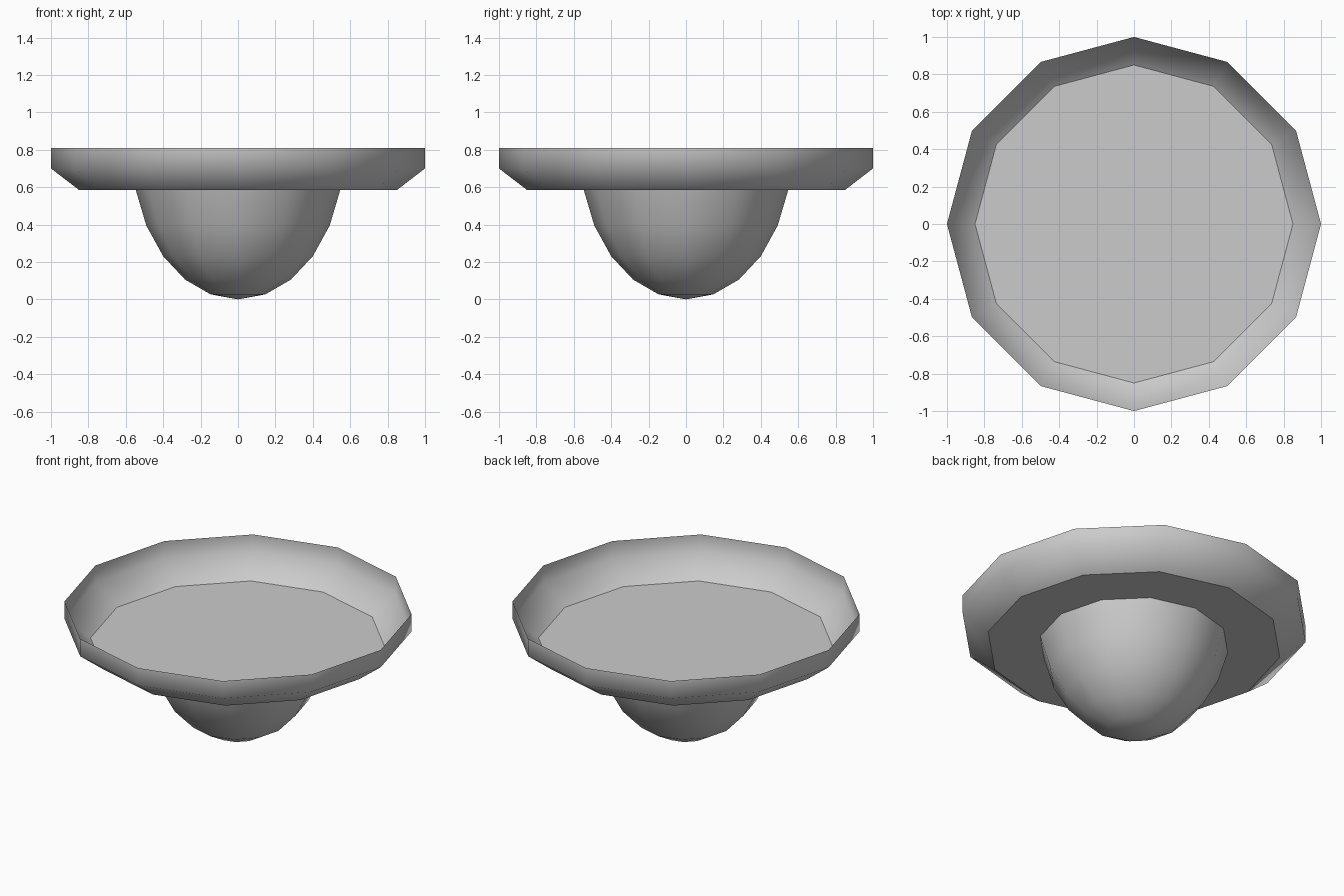
import bpy, bmesh
from math import sin, cos, pi, radians

if "Cube" in bpy.data.objects:
    bpy.data.objects.remove(bpy.data.objects["Cube"])

SIDES = 12


def lathe(name, profile, flat_floor=False):
    """Spin (radius, z) rings round z; a radius of 0 makes a pole."""
    bm = bmesh.new()
    rings = []
    for r, z in profile:
        if r == 0:
            rings.append([bm.verts.new((0, 0, z))] * SIDES)
        else:
            rings.append([bm.verts.new((r * cos(2 * pi * i / SIDES),
                                        r * sin(2 * pi * i / SIDES), z))
                          for i in range(SIDES)])
    for low, high in zip(rings, rings[1:]):
        for i in range(SIDES):
            j = (i + 1) % SIDES
            quad = [low[i], low[j], high[j], high[i]]
            face = bm.faces.new(list(dict.fromkeys(quad)))
            face.smooth = True
    if flat_floor:
        floor = bm.faces.new(rings[0][::-1])
        for edge in floor.edges:
            edge.smooth = False
    mesh = bpy.data.meshes.new(name)
    bm.to_mesh(mesh)
    bm.free()
    obj = bpy.data.objects.new(name, mesh)
    bpy.context.collection.objects.link(obj)
    return obj


# shallow open tray: flat floor, sloped edge, upright rim
FLOOR_Z = 0.585
lathe("tray", [(0.85, FLOOR_Z), (1.0, 0.70), (1.0, 0.81)], flat_floor=True)

# rounded bowl underneath: lower part of a stretched sphere, ending at the floor
R, H = 0.566, FLOOR_Z / (1 - cos(radians(75)))
lathe("bowl", [(R * sin(radians(a)), H * (1 - cos(radians(a))))
               for a in range(0, 76, 15)])
